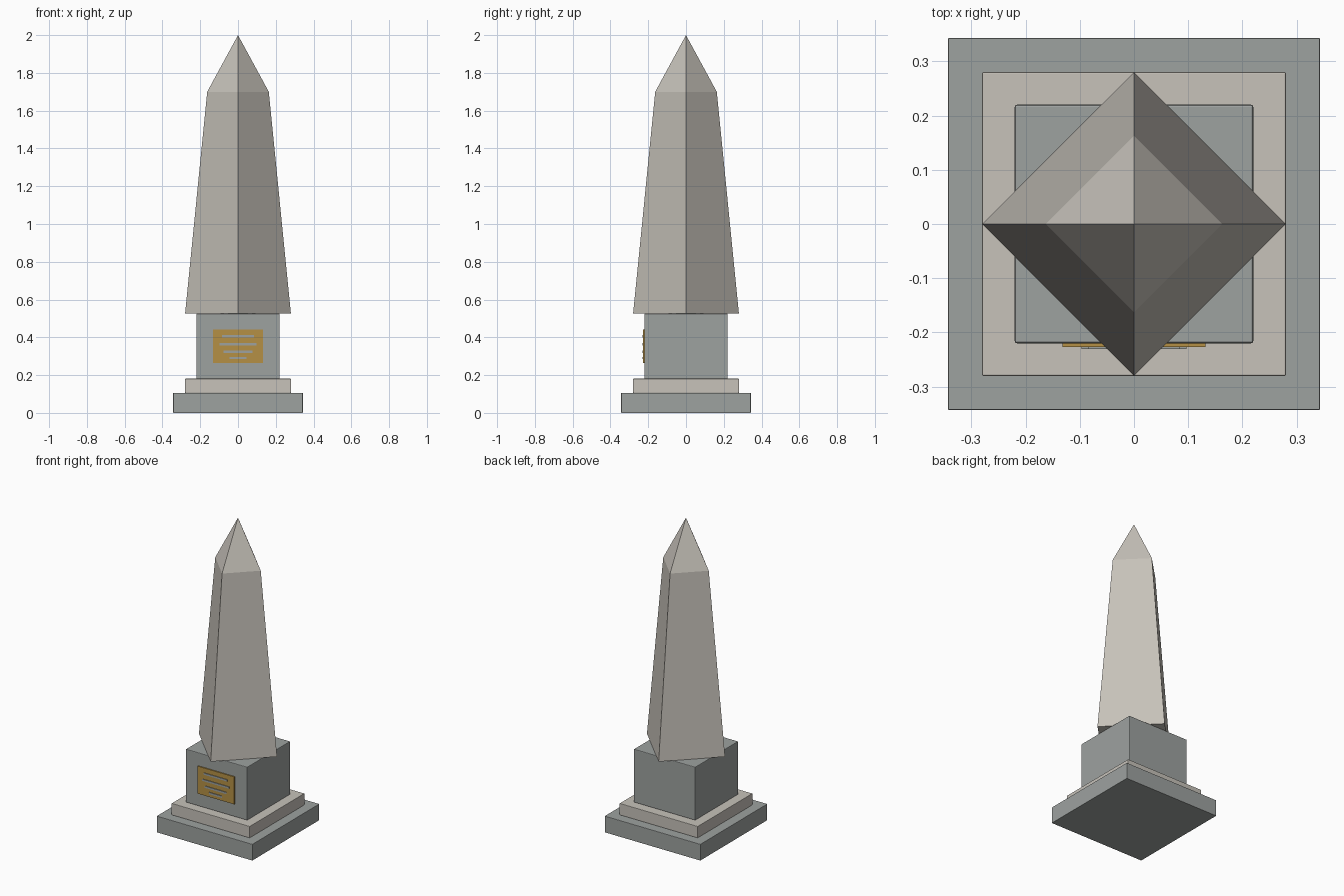
import bpy, bmesh, math

cube = bpy.data.objects.get("Cube")
if cube:
    bpy.data.objects.remove(cube)


def material(name, rgb):
    mat = bpy.data.materials.new(name)
    mat.use_nodes = True
    mat.diffuse_color = (*rgb, 1)
    mat.node_tree.nodes["Principled BSDF"].inputs["Base Color"].default_value = (*rgb, 1)
    return mat


stone = material("warm pale stone", (0.57, 0.54, 0.49))
granite = material("grey granite", (0.34, 0.36, 0.35))
brass = material("brass", (0.46, 0.28, 0.06))


def add_object(name, bm, mat):
    bmesh.ops.recalc_face_normals(bm, faces=bm.faces)
    mesh = bpy.data.meshes.new(name)
    bm.to_mesh(mesh)
    bm.free()
    mesh.materials.append(mat)
    obj = bpy.data.objects.new(name, mesh)
    bpy.context.collection.objects.link(obj)
    return obj


def box(name, mat, x, y, z, bevel=0):
    """Box from (low, high) ranges on each axis."""
    bm = bmesh.new()
    bmesh.ops.create_cube(bm, size=1)
    for v in bm.verts:
        v.co = [low + (c + 0.5) * (high - low) for c, (low, high) in zip(v.co, (x, y, z))]
    obj = add_object(name, bm, mat)
    if bevel:
        mod = obj.modifiers.new("soft edges", "BEVEL")
        mod.width = bevel
        mod.segments = 2
    return obj


# Stepped base and pedestal
for name, mat, half, low, high, bevel in (
    ("base_slab", granite, 0.343, 0, 0.106, 0.002),
    ("base_step", stone, 0.28, 0.106, 0.181, 0.002),
    ("pedestal", granite, 0.22, 0.181, 0.526, 0.004),
):
    box(name, mat, (-half, half), (-half, half), (low, high), bevel)

# Tapered four-sided shaft with pointed cap, corners on the axes
bm = bmesh.new()
rings = []
for radius, z in ((0.28, 0.526), (0.163, 1.70)):
    rings.append([bm.verts.new((radius * math.cos(k * math.pi / 2),
                                radius * math.sin(k * math.pi / 2), z)) for k in range(4)])
bottom, top = rings
apex = bm.verts.new((0, 0, 2))
bm.faces.new(bottom)
for k in range(4):
    n = (k + 1) % 4
    bm.faces.new((bottom[k], bottom[n], top[n], top[k]))
    bm.faces.new((top[k], top[n], apex))
add_object("obelisk_shaft", bm, stone)

# Plaque on the front with raised bars
box("plaque", brass, (-0.132, 0.132), (-0.227, -0.219), (0.264, 0.442))
for i, (half, z) in enumerate(((0.084, 0.406), (0.097, 0.363), (0.078, 0.323), (0.046, 0.29))):
    box(f"plaque_bar_{i + 1}", granite, (-half, half), (-0.231, -0.226), (z - 0.006, z + 0.006))
